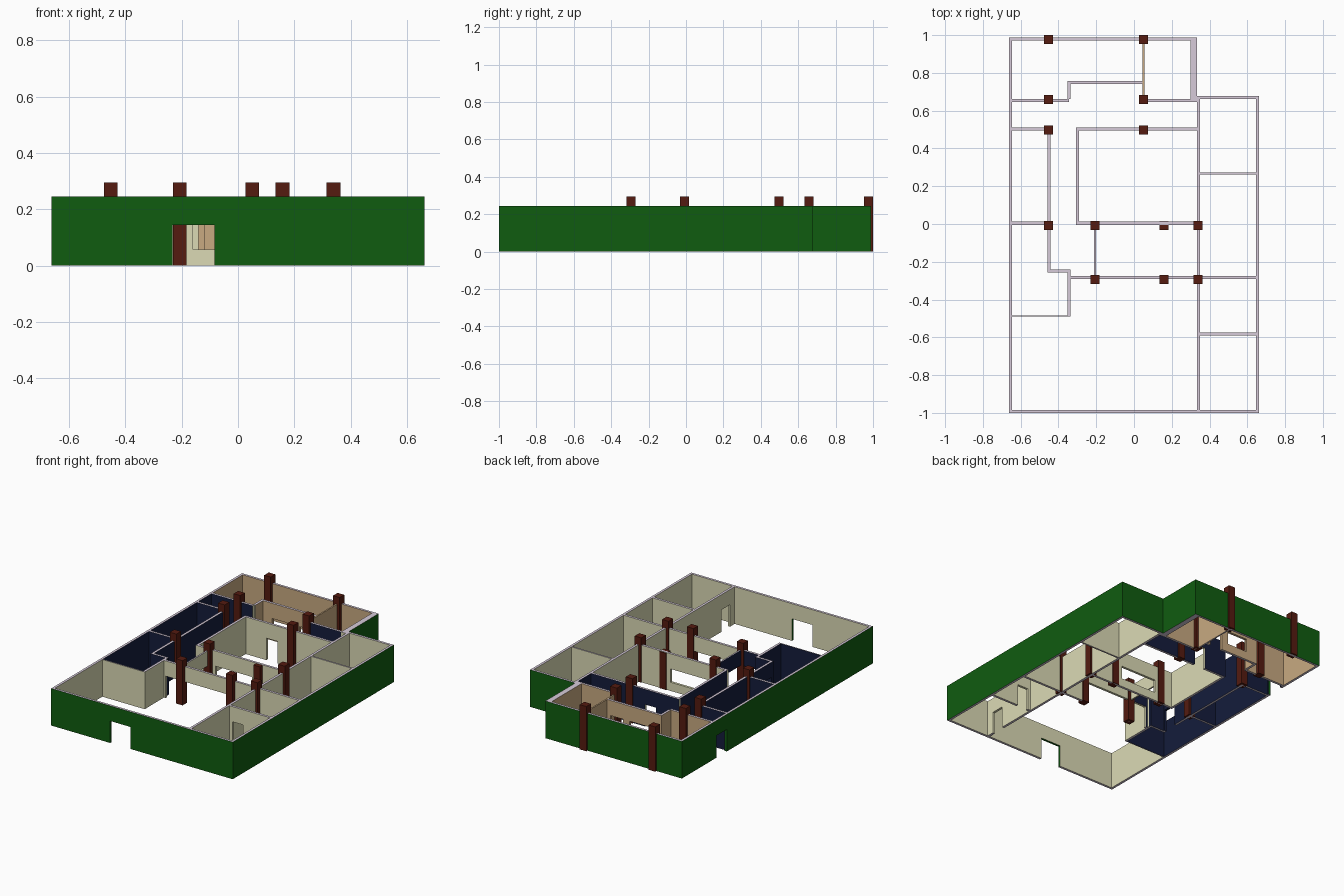
import bpy, bmesh

if "Cube" in bpy.data.objects:
    bpy.data.objects.remove(bpy.data.objects["Cube"])

H, DOOR, SILL, T = 0.245, 0.145, 0.057, 0.016

COLOURS = {
    "green": (0.005, 0.107, 0.005), "cream": (0.71, 0.70, 0.46),
    "navy": (0.007, 0.012, 0.045), "tan": (0.58, 0.40, 0.22),
    "cap": (0.68, 0.60, 0.70), "brown": (0.09, 0.011, 0.005),
}
MATS = {}
for key, rgb in COLOURS.items():
    MATS[key] = bpy.data.materials.new(key + "_paint")
    MATS[key].diffuse_color = (*rgb, 1)
NAMES = list(COLOURS)


def finish(bm, name):
    me = bpy.data.meshes.new(name)
    bm.to_mesh(me)
    bm.free()
    for key in NAMES:
        me.materials.append(MATS[key])
    ob = bpy.data.objects.new(name, me)
    bpy.context.collection.objects.link(ob)
    return ob


def pick(side, pos):
    """Paint of a wall side; a list holds (upper limit, colour) bands."""
    if isinstance(side, str):
        return side
    return next((c for lim, c in side if pos < lim), side[-1][1])


def wall(name, axis, c, a, b, neg, pos, holes=(), t=T, end="cream", top="cap"):
    """Wall along axis from a to b, centred at c; holes are (start, stop, sill)."""
    bands = [lim for s in (neg, pos) if not isinstance(s, str) for lim, _ in s]
    us = sorted({a, b, *[u for h in holes for u in h[:2]],
                 *[u for u in bands if a < u < b]})
    zs = sorted({0, H, *[z for h in holes for z in (h[2], DOOR)]})

    def co(u, d, z):
        return (u, c + d, z) if axis == "x" else (c + d, u, z)

    bm = bmesh.new()
    grid = {(u, z): bm.verts.new(co(u, -t / 2, z)) for u in us for z in zs}
    for u0, u1 in zip(us, us[1:]):
        for z0, z1 in zip(zs, zs[1:]):
            um, zm = (u0 + u1) / 2, (z0 + z1) / 2
            if not any(h[0] < um < h[1] and h[2] < zm < DOOR for h in holes):
                bm.faces.new([grid[k] for k in ((u0, z0), (u1, z0), (u1, z1), (u0, z1))])
    geo = bmesh.ops.extrude_face_region(bm, geom=bm.faces[:])["geom"]
    verts = [g for g in geo if isinstance(g, bmesh.types.BMVert)]
    bmesh.ops.translate(bm, verts=verts, vec=co(0, t - c, 0) if axis == "x" else (t, 0, 0))
    loose = [v for v in bm.verts if not v.link_faces]
    bmesh.ops.delete(bm, geom=loose, context="VERTS")
    bmesh.ops.recalc_face_normals(bm, faces=bm.faces)
    n_i, u_i = (1, 0) if axis == "x" else (0, 1)
    for f in bm.faces:
        mid, n = f.calc_center_median(), f.normal
        if abs(n.z) > 0.5:
            key = top if mid.z > H - 0.001 else ("cap" if mid.z < 0.001 else end)
        elif abs(n[n_i]) > 0.5:
            key = pick(pos if n[n_i] > 0 else neg, mid[u_i])
        else:
            key = end
        f.material_index = NAMES.index(key)
    return finish(bm, name)


# outer shell
wall("front_wall", "x", -0.992, -0.662, 0.662, "green", "cream", [(-0.232, -0.083, 0)], end="green")
wall("left_wall", "y", -0.654, -0.984, 0.972, "green",
     [(-0.487, "cream"), (0.655, "navy"), (2, "tan")], [(0.52, 0.63, 0)], end="green")
wall("right_wall", "y", 0.654, -0.984, 0.662, "cream", "green")
wall("back_wall", "x", 0.98, -0.662, 0.334, "tan", "green", end="green")
wall("back_right_wall", "x", 0.67, 0.334, 0.662, "cream", "green", end="green")
wall("thick_side_wall", "y", 0.316, 0.646, 0.972, "tan", "green", t=0.036)

# back room
wall("back_room_west_wall", "x", 0.654, -0.646, -0.345, "navy", "tan")
wall("back_room_jog", "y", -0.345, 0.662, 0.742, "tan", "tan")
wall("back_room_serving_wall", "x", 0.75, -0.353, 0.046, "tan", "tan",
     [(-0.27, -0.12, SILL), (-0.07, 0.02, 0)], end="tan")
wall("back_room_thin_partition", "y", 0.05, 0.655, 0.972, "tan", "tan", t=0.01, end="tan", top="tan")
wall("back_room_east_wall", "x", 0.654, 0.055, 0.298, "navy", "tan")

# left rooms
wall("left_room_back_wall", "x", 0.503, -0.646, -0.442, "navy", "navy", end="navy")
wall("left_room_middle_wall", "x", 0.004, -0.646, -0.458, "navy", "navy", end="navy")
wall("left_room_side_wall", "y", -0.45, -0.256, 0.495, "navy", "navy",
     [(-0.235, -0.14, 0)], end="navy")
wall("left_room_jog", "x", -0.248, -0.442, -0.337, "navy", "navy", end="navy")
wall("left_room_front_side", "y", -0.345, -0.49, -0.256, "navy", "cream")
wall("left_room_front_wall", "x", -0.487, -0.646, -0.353, "cream", "navy", t=0.007)

# central room
wall("centre_back_wall", "x", 0.503, -0.306, 0.334, "cream", "navy", [(-0.14, -0.06, 0)])
wall("centre_side_wall", "y", -0.298, 0.012, 0.495, "navy", "cream")
wall("centre_window_wall", "x", 0.004, -0.306, 0.334, "cream", "cream", [(-0.16, 0.105, SILL)])
wall("nook_side_lintel", "y", -0.206, -0.274, -0.004, "navy", "cream", [(-0.27, -0.03, 0)], t=0.01)
wall("nook_front_wall", "x", -0.282, -0.337, 0.334, "cream",
     [(-0.206, "navy"), (2, "cream")], [(-0.325, -0.23, 0), (-0.183, 0.135, 0)])

# right rooms
wall("right_rooms_long_wall", "y", 0.342, -0.984, 0.662,
     [(0.503, "cream"), (2, "navy")], "cream", [(-0.935, -0.845, 0)])
for part, y, t, holes in (("back", 0.267, 0.011, ()), ("middle", -0.282, T, ()),
                          ("front", -0.582, T, [(0.372, 0.45, 0)])):
    wall(f"right_rooms_{part}_wall", "x", y, 0.35, 0.646, "cream", "cream", holes, t=t)

# columns
ROWS = {-0.452: (0.976, 0.658, 0.497, -0.007), 0.051: (0.976, 0.658, 0.497),
        -0.206: (-0.007, -0.293), 0.158: (-0.007, -0.293), 0.339: (-0.007, -0.293)}
for x, ys in ROWS.items():
    for y in ys:
        h = 0.242 if (x, y) == (0.158, -0.007) else 0.295
        bm = bmesh.new()
        bmesh.ops.create_cube(bm, size=1)
        bmesh.ops.scale(bm, vec=(0.048, 0.048, h), verts=bm.verts)
        bmesh.ops.translate(bm, vec=(x, y, h / 2), verts=bm.verts)
        for f in bm.faces:
            f.material_index = NAMES.index("brown")
        finish(bm, "column")

for m in bpy.data.materials:
    if m.users and not m.is_grease_pencil:
        m.use_nodes = True
        m.node_tree.nodes["Principled BSDF"].inputs["Base Color"].default_value = m.diffuse_color
